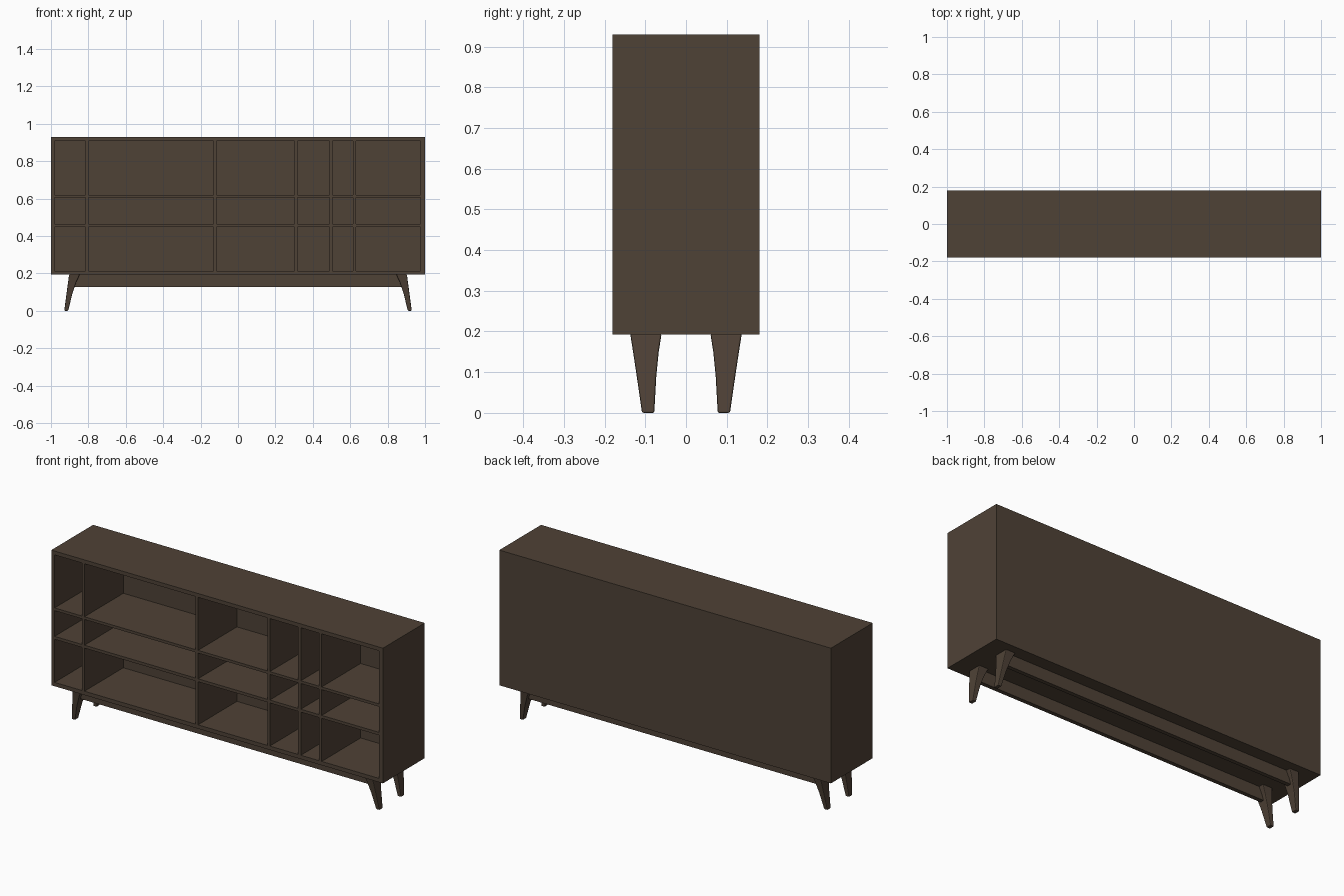
import bpy, bmesh

if "Cube" in bpy.data.objects:
    bpy.data.objects.remove(bpy.data.objects["Cube"])

wood = bpy.data.materials.new("dark_walnut")
wood.diffuse_color = (0.078, 0.054, 0.037, 1)
wood.use_nodes = True
wood.node_tree.nodes["Principled BSDF"].inputs["Base Color"].default_value = wood.diffuse_color


def finish(name, bm):
    bmesh.ops.remove_doubles(bm, verts=bm.verts[:], dist=1e-5)
    bmesh.ops.recalc_face_normals(bm, faces=bm.faces[:])
    me = bpy.data.meshes.new(name)
    bm.to_mesh(me)
    bm.free()
    me.materials.append(wood)
    ob = bpy.data.objects.new(name, me)
    bpy.context.collection.objects.link(ob)
    return ob


def quad(bm, *pts):
    return bm.faces.new([bm.verts.new(p) for p in pts])


# Cabinet: front frame grid with a recessed pocket in every odd cell
xs = [-1, -0.98, -0.816, -0.8, -0.131, -0.115, 0.303, 0.318,
      0.489, 0.505, 0.615, 0.631, 0.977, 1]
zs = [0.193, 0.214, 0.449, 0.465, 0.605, 0.62, 0.909, 0.93]
FRONT, BACK, INNER = -0.18, 0.18, 0.155
bm = bmesh.new()
for i, (x0, x1) in enumerate(zip(xs, xs[1:])):
    for j, (z0, z1) in enumerate(zip(zs, zs[1:])):
        ring = [(x0, z0), (x1, z0), (x1, z1), (x0, z1)]
        if i % 2 and j % 2:
            quad(bm, *[(x, INNER, z) for x, z in ring])
            for (ax, az), (bx, bz) in zip(ring, ring[1:] + ring[:1]):
                quad(bm, (ax, FRONT, az), (bx, FRONT, bz),
                     (bx, INNER, bz), (ax, INNER, az))
        else:
            quad(bm, *[(x, FRONT, z) for x, z in ring])
        # outer shell and back
        quad(bm, *[(x, BACK, z) for x, z in ring])
for x0, x1 in zip(xs, xs[1:]):
    for z in (zs[0], zs[-1]):
        quad(bm, (x0, FRONT, z), (x1, FRONT, z), (x1, BACK, z), (x0, BACK, z))
for z0, z1 in zip(zs, zs[1:]):
    for x in (-1, 1):
        quad(bm, (x, FRONT, z0), (x, FRONT, z1), (x, BACK, z1), (x, BACK, z0))
finish("cabinet", bm)

# Legs: tapered, splayed outwards; sections are z, x range, y range
sections = [(0.0, 0.908, 0.929, 0.078, 0.108),
            (0.09, 0.886, 0.917, 0.073, 0.121),
            (0.15, 0.866, 0.909, 0.067, 0.130),
            (0.194, 0.846, 0.903, 0.060, 0.137)]
for sx, side in ((-1, "left"), (1, "right")):
    for sy, end in ((-1, "front"), (1, "back")):
        bm = bmesh.new()
        rings = []
        for z, xa, xb, ya, yb in sections:
            rings.append([bm.verts.new((sx * x, sy * y, z)) for x, y in
                          ((xa, ya), (xb, ya), (xb, yb), (xa, yb))])
        for lo, hi in zip(rings, rings[1:]):
            for k in range(4):
                n = (k + 1) % 4
                bm.faces.new((lo[k], lo[n], hi[n], hi[k]))
        bm.faces.new(rings[0])
        bm.faces.new(rings[-1])
        leg = finish(f"{end}_{side}_leg", bm)
        bev = leg.modifiers.new("soft_edges", "BEVEL")
        bev.width = 0.004
        bev.segments = 2
        bev.limit_method = 'ANGLE'

# Rails between the legs under the cabinet
for y, name in ((-0.1, "front_rail"), (0.1, "back_rail")):
    bm = bmesh.new()
    bmesh.ops.create_cube(bm, size=1)
    for v in bm.verts:
        v.co = (v.co.x * 1.75, y + v.co.y * 0.022, 0.1605 + v.co.z * 0.067)
    finish(name, bm)
